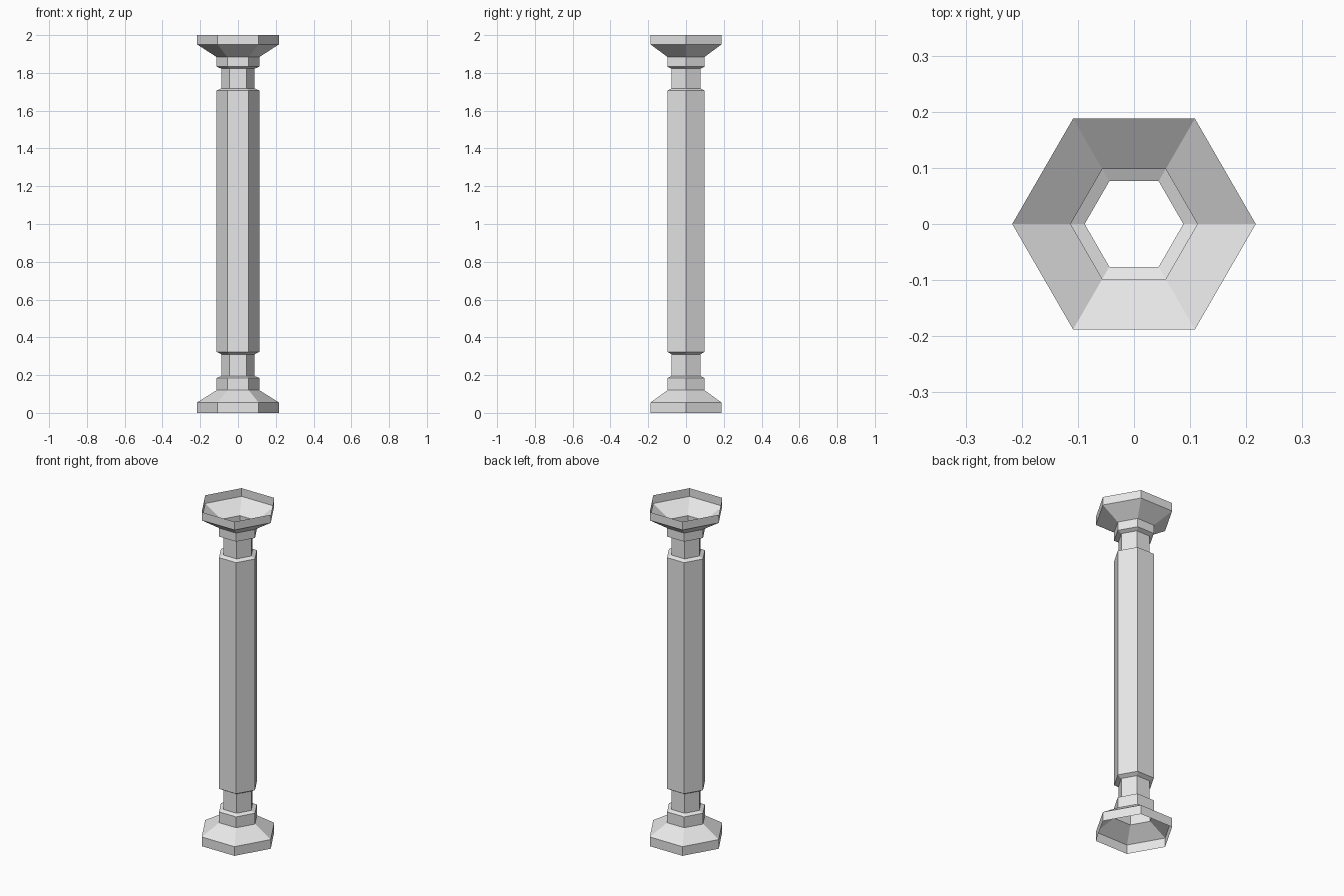
import bpy
import bmesh
from math import cos, sin, tau

cube = bpy.data.objects.get("Cube")
if cube:
    bpy.data.objects.remove(cube, do_unlink=True)

SIDES = 6
FLARE, BODY, NECK = 0.217, 0.113, 0.088

stone = bpy.data.materials.new("light_grey_stone")
stone.use_nodes = True
stone.diffuse_color = (0.8, 0.8, 0.8, 1)
stone.node_tree.nodes["Principled BSDF"].inputs["Base Color"].default_value = (0.8, 0.8, 0.8, 1)


def hex_tube(name, profile):
    """Open six-sided shell through (radius, height) points, bottom to top."""
    bm = bmesh.new()
    rings = [[bm.verts.new((r * cos(tau * i / SIDES), r * sin(tau * i / SIDES), z))
              for i in range(SIDES)] for r, z in profile]
    for low, high in zip(rings, rings[1:]):
        for i in range(SIDES):
            j = (i + 1) % SIDES
            bm.faces.new((low[i], low[j], high[j], high[i]))
    mesh = bpy.data.meshes.new(name)
    bm.to_mesh(mesh)
    bm.free()
    mesh.materials.append(stone)
    bpy.context.collection.objects.link(bpy.data.objects.new(name, mesh))


# Flared foot with its collar
hex_tube("base", [(FLARE, 0), (FLARE, 0.055), (BODY, 0.12), (BODY, 0.185), (NECK, 0.195)])

# Narrow neck below the shaft
hex_tube("lower_neck", [(NECK, 0.195), (NECK, 0.31)])

# Long shaft with bevelled ends
hex_tube("shaft", [(NECK, 0.31), (BODY, 0.323), (BODY, 1.707), (NECK, 1.718)])

# Narrow neck above the shaft
hex_tube("upper_neck", [(NECK, 1.718), (NECK, 1.822)])

# Collar and flared, open capital
hex_tube("capital", [(NECK, 1.822), (BODY, 1.833), (BODY, 1.884), (FLARE, 1.951), (FLARE, 2)])
